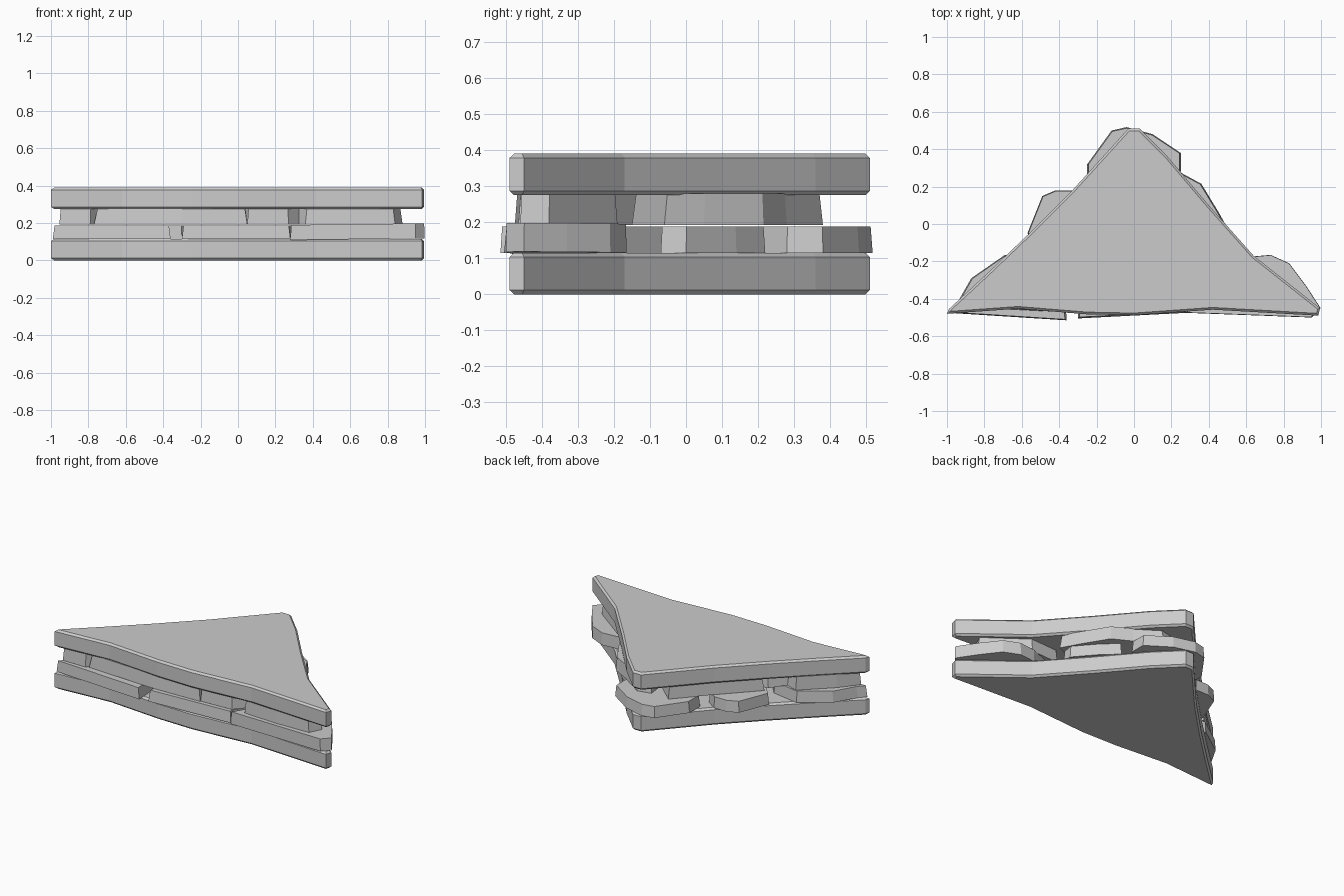
import bpy, bmesh


def slab(name, outline, z0, z1, taper=0.02, bevel=0.0, tilt=0.0):
    """Closed flat-shaded slab from a plan outline; its top shrinks by taper."""
    n = len(outline)
    cx = sum(p[0] for p in outline) / n
    cy = sum(p[1] for p in outline) / n
    bm = bmesh.new()
    rings = []
    for z, s in ((z0, 1.0), (z1, 1.0 - taper)):
        rings.append([bm.verts.new((cx + (x - cx) * s, cy + (y - cy) * s,
                                    z + tilt * (x - cx))) for x, y in outline])
    low, high = rings
    bm.faces.new(low[::-1])
    bm.faces.new(high)
    for i in range(n):
        j = (i + 1) % n
        bm.faces.new((low[i], low[j], high[j], high[i]))
    bmesh.ops.recalc_face_normals(bm, faces=bm.faces)
    if bevel:
        rim = [e for e in bm.edges if abs(e.verts[0].co.z - e.verts[1].co.z) < 0.01]
        bmesh.ops.bevel(bm, geom=rim, offset=bevel, segments=1, affect='EDGES')
    mesh = bpy.data.meshes.new(name)
    bm.to_mesh(mesh)
    bm.free()
    obj = bpy.data.objects.new(name, mesh)
    bpy.context.collection.objects.link(obj)
    return obj


# Two triangular bread slices
bread = [(-1, -0.48), (-0.62, -0.453), (-0.25, -0.483), (0, -0.488), (0.42, -0.458),
         (0.985, -0.49), (0.995, -0.45), (0.64, -0.17), (0.4, 0.1), (0.18, 0.36),
         (0.03, 0.51), (-0.03, 0.51), (-0.33, 0.18), (-0.56, -0.05), (-0.78, -0.26),
         (-0.99, -0.455)]
slab("bottom_bread", bread, 0.0, 0.115, 0, 0.012)
slab("top_bread", bread, 0.275, 0.39, 0, 0.012)

# Lower layer: overhanging slices
lower = [
    [(-0.99, -0.475), (-0.36, -0.515), (-0.37, -0.36), (-0.5, -0.2), (-0.69, -0.165),
     (-0.87, -0.29), (-0.95, -0.43)],
    [(-0.57, -0.05), (-0.46, -0.17), (-0.3, -0.15), (-0.2, 0.0), (-0.26, 0.13),
     (-0.33, 0.18), (-0.42, 0.18), (-0.49, 0.15)],
    [(-0.25, 0.32), (-0.25, 0.21), (-0.1, 0.13), (0.12, 0.16), (0.25, 0.28),
     (0.25, 0.38), (0.1, 0.48), (-0.04, 0.518), (-0.12, 0.5)],
    [(0.22, 0.1), (0.3, -0.06), (0.48, -0.07), (0.49, 0.0), (0.37, 0.14), (0.28, 0.22)],
    [(-0.3, -0.505), (0.28, -0.475), (0.3, -0.2), (0.1, -0.02), (-0.15, -0.1),
     (-0.28, -0.25)],
]
for i, pts in enumerate(lower):
    slab(f"lower_filling_{i + 1}", pts, 0.115, 0.188, 0.03)
slab("lower_filling_corner",
     [(0.28, -0.475), (0.95, -0.5), (0.998, -0.45), (0.92, -0.33), (0.83, -0.21),
      (0.73, -0.165), (0.62, -0.175), (0.42, -0.25)], 0.115, 0.195, 0.01, tilt=0.012)

# Upper layer: thicker slices set back from the crust
upper = [
    [(-0.955, -0.46), (-0.79, -0.46), (-0.6, -0.2), (-0.68, -0.17), (-0.86, -0.34)],
    [(-0.77, -0.45), (-0.3, -0.475), (0.05, -0.465), (0.03, -0.25), (-0.2, -0.1),
     (-0.53, -0.1)],
    [(0.05, -0.46), (0.27, -0.45), (0.33, -0.38), (0.28, -0.2), (0.06, -0.22)],
    [(0.31, -0.36), (0.36, -0.445), (0.6, -0.46), (0.84, -0.46), (0.88, -0.38),
     (0.62, -0.19), (0.42, -0.2)],
    [(-0.53, -0.06), (-0.2, -0.1), (0.05, 0.05), (0.0, 0.25), (-0.13, 0.37), (-0.3, 0.18)],
    [(0.07, 0.0), (0.3, -0.15), (0.52, -0.06), (0.46, 0.05), (0.36, 0.215),
     (0.24, 0.28), (0.09, 0.38), (0.0, 0.36), (0.02, 0.2)],
]
for i, pts in enumerate(upper):
    slab(f"upper_filling_{i + 1}", pts, 0.192, 0.279, 0.04)
